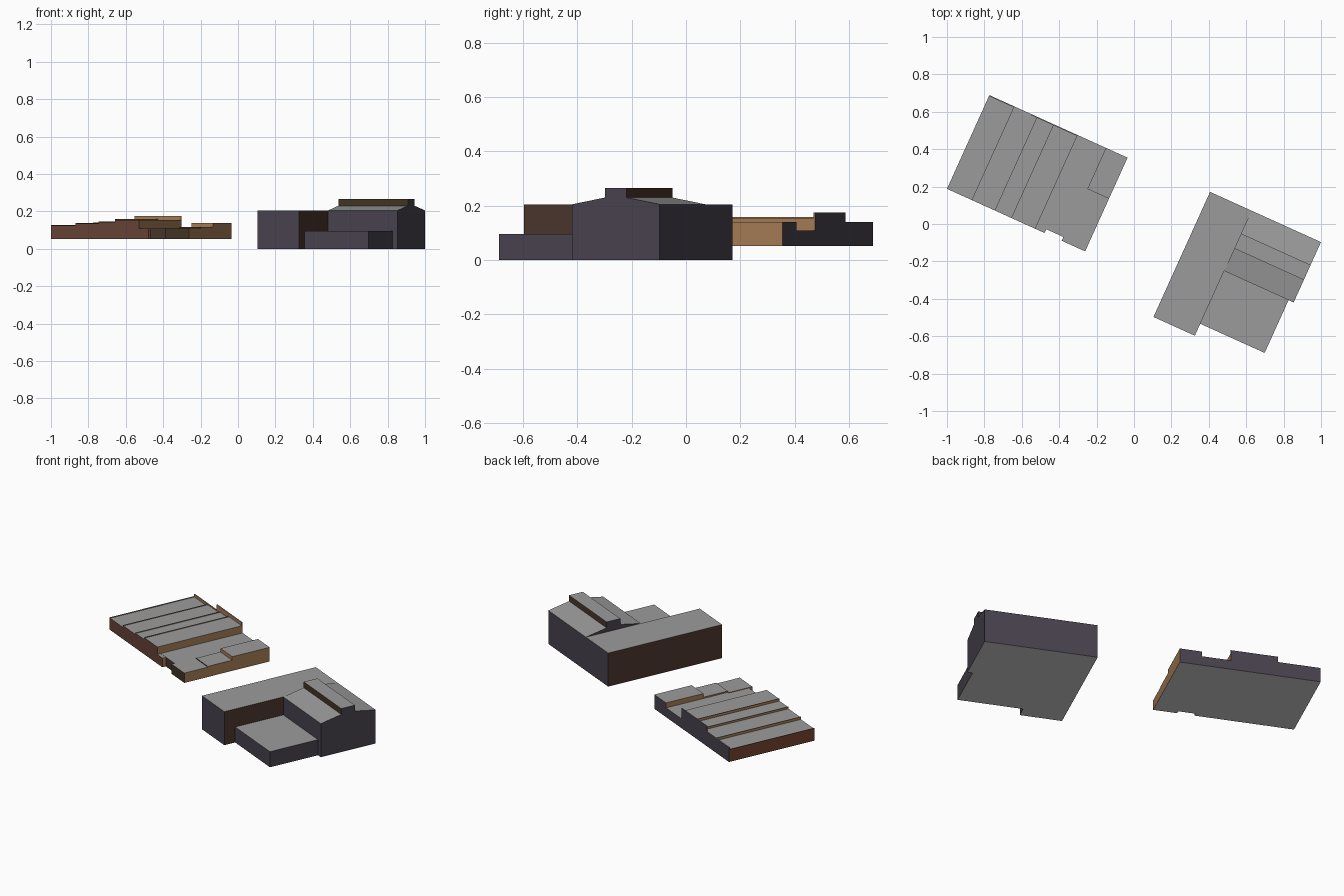
import bpy, bmesh, math
from mathutils import Vector

if "Cube" in bpy.data.objects:
    bpy.data.objects.remove(bpy.data.objects["Cube"])

def mat(name, r, g, b):
    m = bpy.data.materials.new(name)
    m.diffuse_color = (r, g, b, 1)
    m.use_nodes = True
    m.node_tree.nodes["Principled BSDF"].inputs["Base Color"].default_value = m.diffuse_color
    return m

MATS = [mat("roof_grey", .33, .33, .33), mat("wall_purple_grey", .065, .054, .073),
        mat("tan", .37, .20, .088), mat("red_brown", .13, .054, .036),
        mat("dark_brown", .066, .036, .026), mat("olive_brown", .054, .034, .019),
        mat("rust", .17, .053, .024), mat("underside_grey", .66, .66, .66)]
GREY, PURPLE, TAN, RED, BROWN, OLIVE, RUST, UNDER = range(8)

# both buildings share the same rotated grid: U across, V towards the back
ANG = math.radians(-24.35)
U = Vector((math.cos(ANG), math.sin(ANG), 0))
V = Vector((-math.sin(ANG), math.cos(ANG), 0))

def prism(name, origin, u0, u1, profile, cols):
    """Extrude a (v, z) profile along U; cols = colours of faces towards +U, -U, +V, -V."""
    bm = bmesh.new()
    o = Vector((origin[0], origin[1], 0))
    rings = [[bm.verts.new(o + U * u + V * v + Vector((0, 0, z))) for v, z in profile]
             for u in (u0, u1)]
    bm.faces.new(rings[0])
    bm.faces.new(rings[1])
    n = len(profile)
    for i in range(n):
        j = (i + 1) % n
        bm.faces.new((rings[0][i], rings[0][j], rings[1][j], rings[1][i]))
    bmesh.ops.recalc_face_normals(bm, faces=bm.faces)
    for f in bm.faces:
        d = f.normal
        if abs(d.z) > .5:
            f.material_index = GREY if d.z > 0 else UNDER
        else:
            s = [d.dot(U), -d.dot(U), d.dot(V), -d.dot(V)]
            f.material_index = cols[s.index(max(s))]
    me = bpy.data.meshes.new(name)
    bm.to_mesh(me)
    bm.free()
    for m in MATS:
        me.materials.append(m)
    ob = bpy.data.objects.new(name, me)
    bpy.context.collection.objects.link(ob)
    return ob

def box(name, origin, u0, u1, v0, v1, z0, z1, cols):
    return prism(name, origin, u0, u1, [(v0, z0), (v1, z0), (v1, z1), (v0, z1)], cols)

# ---- low stepped building (left, raised above the ground) ----
A, Z, END = (-1.0, .188), .052, .811
steps = [(0, .145, .128), (.145, .28, .139), (.28, .377, .147), (.377, .518, .158)]
for i, (a, b, h) in enumerate(steps):
    riser = (TAN, RUST if i == 0 else TAN, PURPLE, RED)
    box(f"roof_step_{i+1}", A, a, b, 0, .55, Z, h - .004, riser)
    box(f"step_lip_{i+1}", A, a, a + .004, 0, .55, h - .004, h, riser)
# rear parapet in two heights
box("rear_parapet_low", A, 0, .245, .544, .55, .12, .14, (TAN, RUST, PURPLE, TAN))
box("rear_parapet_high", A, .245, .518, .544, .55, .12, .174, (TAN, TAN, PURPLE, TAN))
# lower terraces with a recessed entry
low = (TAN, TAN, PURPLE, OLIVE)
box("terrace_front_left", A, .518, .573, 0, .05, Z, .108, (TAN, TAN, PURPLE, RED))
box("terrace_main", A, .518, .684, .022, .55, Z, .109, (TAN, TAN, PURPLE, BROWN))
box("terrace_front_right", A, .673, END, 0, .152, Z, .112, low)
box("terrace_middle", A, .684, END, .152, .309, Z, .117, low)
box("terrace_raised", A, .684, END, .309, .55, Z, .139, (TAN, TAN, PURPLE, TAN))

# ---- tall building (right) ----
B, BU = (.104, -.497), .651
box("long_wing", B, 0, .243, 0, .734, 0, .205, (BROWN, BROWN, PURPLE, PURPLE))
box("low_annex", B, .243, .621, .07, .38, 0, .095, (PURPLE,) * 4)
# main hall with shallow pitched roof
prism("main_hall", B, .243, BU,
      [(.38, 0), (.734, 0), (.734, .205), (.60, .23), (.512, .23), (.38, .205)], (PURPLE,) * 4)
# raised ridge skylight
box("ridge_skylight", B, .243, BU, .512, .60, .23, .266, (PURPLE, PURPLE, BROWN, OLIVE))
